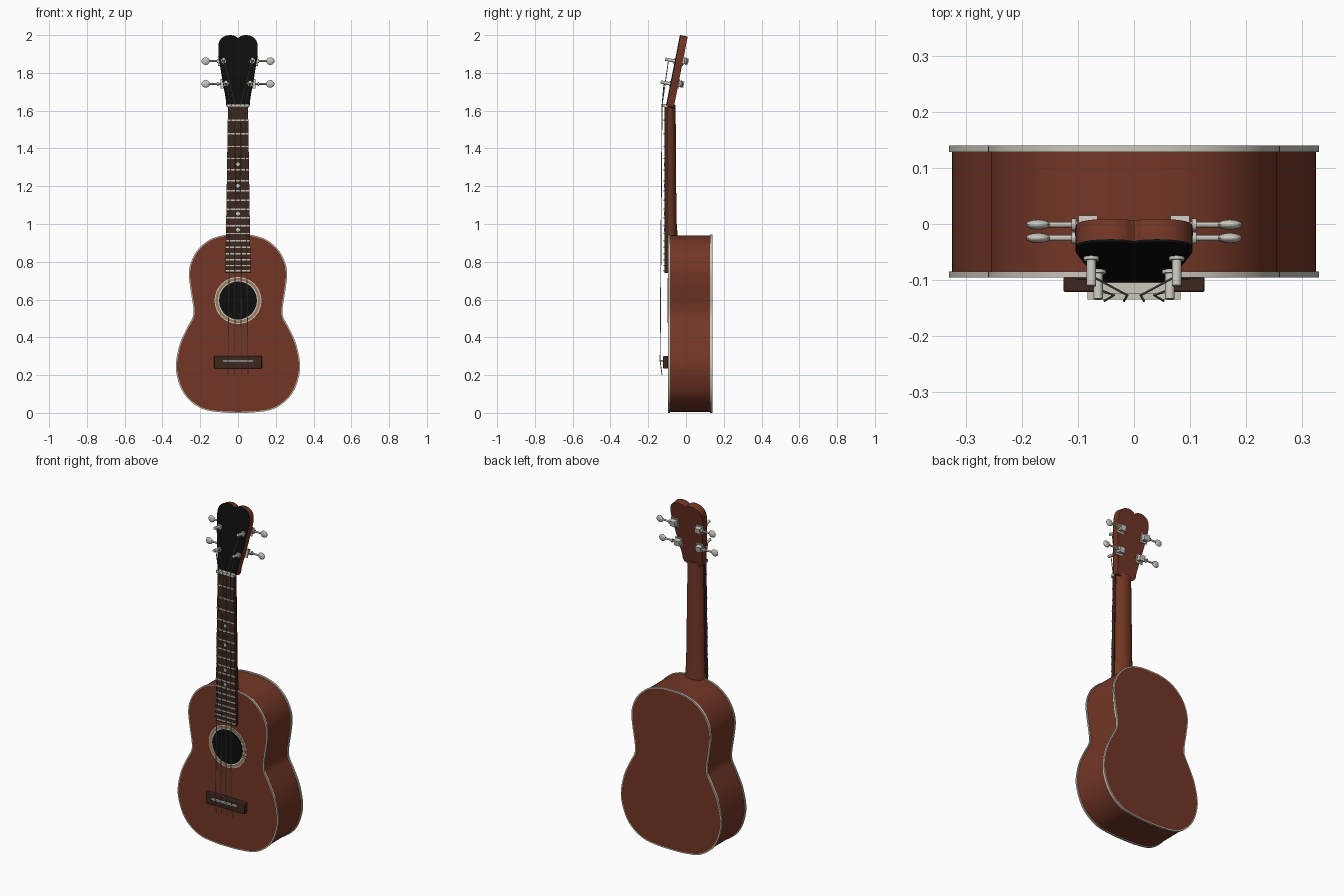
import bpy, bmesh, math
from mathutils import Vector, Matrix

cube = bpy.data.objects.get("Cube")
if cube:
    bpy.data.objects.remove(cube, do_unlink=True)


def material(name, r, g, b):
    m = bpy.data.materials.new(name)
    m.use_nodes = True
    m.diffuse_color = (r, g, b, 1)
    m.node_tree.nodes["Principled BSDF"].inputs["Base Color"].default_value = (r, g, b, 1)
    return m


WOOD = material("mahogany", 0.17, 0.037, 0.019)
DARK = material("rosewood", 0.048, 0.02, 0.013)
BLACK = material("black", 0.004, 0.004, 0.004)
CREAM = material("cream", 0.6, 0.57, 0.5)
METAL = material("tuner_metal", 0.58, 0.56, 0.51)
STEEL = material("string_grey", 0.35, 0.34, 0.32)
TAN = material("rosette_tan", 0.33, 0.2, 0.11)
parts = []


def finish(name, bm, mats, matrix=Matrix()):
    bmesh.ops.recalc_face_normals(bm, faces=bm.faces)
    mesh = bpy.data.meshes.new(name)
    bm.to_mesh(mesh)
    bm.free()
    mesh.transform(matrix)
    for m in mats:
        mesh.materials.append(m)
    ob = bpy.data.objects.new(name, mesh)
    bpy.context.collection.objects.link(ob)
    parts.append(ob)
    return ob


def loft(name, rings, mats, bands=None, caps=(0, 0), matrix=Matrix()):
    """Skin closed rings of points; bands and caps pick material slots."""
    bm = bmesh.new()
    loops = [[bm.verts.new(p) for p in ring] for ring in rings]
    for k, (a, b) in enumerate(zip(loops, loops[1:])):
        for i in range(len(a)):
            j = (i + 1) % len(a)
            bm.faces.new((a[i], a[j], b[j], b[i])).material_index = bands[k] if bands else 0
    for loop, slot in ((loops[0], caps[0]), (loops[-1], caps[1])):
        bm.faces.new(loop).material_index = slot
    return finish(name, bm, mats, matrix)


def box(name, center, size, mat, matrix=Matrix()):
    bm = bmesh.new()
    bmesh.ops.create_cube(bm, size=1)
    place = Matrix.Translation(center) @ Matrix.Diagonal((*size, 1))
    return finish(name, bm, [mat], matrix @ place)


def rod(name, p, q, r, mat, sides=12):
    p, q = Vector(p), Vector(q)
    bm = bmesh.new()
    bmesh.ops.create_cone(bm, cap_ends=True, segments=sides, radius1=r, radius2=r, depth=(q - p).length)
    turn = (q - p).to_track_quat('Z', 'Y').to_matrix().to_4x4()
    return finish(name, bm, [mat], Matrix.Translation((p + q) / 2) @ turn)


def outline(half, steps):
    """Mirror half a profile in x and smooth it into a closed curve."""
    pts = [Vector(p) for p in half]
    pts += [Vector((-p.x, p.y)) for p in reversed(pts[1:-1])]
    n, out = len(pts), []
    for i in range(n):
        a, b, c, d = (pts[(i + k) % n] for k in (-1, 0, 1, 2))
        for s in range(steps):
            t = s / steps
            out.append(0.5 * (2 * b + (c - a) * t + (2 * a - 5 * b + 4 * c - d) * t * t
                              + (3 * b - a - 3 * c + d) * t ** 3))
    return out


def ring(shape, offset, y):
    """Place an outline in the xz plane, grown outward by offset."""
    out = []
    for i, p in enumerate(shape):
        t = (shape[(i + 1) % len(shape)] - shape[i - 1]).normalized()
        out.append((p.x - t.y * offset, y, p.y + t.x * offset))
    return out


# Body with bound edges
body = outline([(0, .945), (.075, .941), (.15, .917), (.212, .865), (.248, .80), (.26, .735),
                (.251, .65), (.237, .56), (.239, .51), (.267, .455), (.306, .37), (.328, .27),
                (.324, .20), (.297, .12), (.25, .06), (.18, .018), (.09, .003), (0, 0)], 5)
steps = [(-.006, -.095), (0, -.095), (0, -.085), (-.005, -.085),
         (-.005, .128), (0, .128), (0, .14), (-.006, .14)]
loft("body", [ring(body, o, y) for o, y in steps], [WOOD, CREAM], (1, 1, 1, 0, 1, 1, 1))

# Sound hole and rosette
for name, r, y, mat in (("rosette_outer", .124, -.0965, CREAM), ("rosette_middle", .119, -.0972, TAN),
                        ("rosette_inner", .106, -.098, CREAM), ("sound_hole", .1, -.0988, BLACK)):
    rod(name, (0, -.094, .595), (0, y, .595), r, mat, 48)

# Neck with rounded back and a small heel
rings = []
for z, w, depth in ((.93, .064, .06), (.96, .063, .059), (1.0, .06, .056), (1.08, .058, .054), (1.63, .05, .05)):
    arc = [math.pi * i / 14 for i in range(15)]
    rings.append([(w * math.cos(a), -.105 + depth * math.sin(a) ** .8 if 0 < a < 3.14 else -.105, z)
                  for a in arc])
loft("neck", rings, [WOOD])

# Fretboard, frets and position dots
NUT, SADDLE, FRONT = 1.625, .275, -.115


def board_width(z):
    return .067 - (z - .74) * .014 / .89


def fret_z(n):
    return SADDLE + (NUT - SADDLE) * 2 ** (-n / 12)


loft("fretboard", [[(-board_width(z), FRONT, z), (board_width(z), FRONT, z),
                    (board_width(z), -.093, z), (-board_width(z), -.093, z)] for z in (.74, NUT)], [DARK])
for n in range(1, 19):
    z = fret_z(n)
    box("fret", (0, FRONT - .001, z), (2 * board_width(z), .006, .007), METAL)
for n in (5, 7, 10, 12):
    z = (fret_z(n) + fret_z(n - 1)) / 2
    rod("position_dot", (0, FRONT + .002, z), (0, FRONT - .002, z), .01, CREAM, 16)
box("nut", (0, -.112, NUT + .003), (.116, .026, .016), CREAM)

# Bridge and saddle
bridge = box("bridge", (0, -.108, .268), (.252, .027, .066), DARK)
bevel = bridge.modifiers.new("soft_edges", 'BEVEL')
bevel.width = .004
bevel.segments = 2
box("saddle", (0, -.126, SADDLE), (.165, .017, .009), CREAM)

# Headstock, built flat and tilted back; black front veneer
tilt = math.atan2(.075, .38)
HEAD = Matrix.Translation((0, -.105, 1.62)) @ Matrix.Rotation(-tilt, 4, 'X')
head = outline([(0, .372), (.016, .382), (.045, .387), (.08, .376), (.101, .347), (.104, .30),
                (.095, .23), (.079, .13), (.066, .06), (.056, .005), (0, 0)], 4)
loft("headstock", [ring(head, 0, y) for y in (-.002, .003, .04)], [WOOD, BLACK], (1, 0), (1, 0), HEAD)

# Tuners on both sides
posts = {}
for side in (-1, 1):
    for row, x, v in (("lower", .064, .124), ("upper", .076, .247)):
        name = f"{row}_{'left' if side > 0 else 'right'}_"

        def at(u, n, up=0):
            return HEAD @ Vector((side * u, n, v + up))

        rod(name + "post", at(x, -.054), at(x, .05), .0085, METAL)
        rod(name + "bushing", at(x, -.008), at(x, 0), .014, METAL)
        posts[row, side] = at(x, -.036)
        box(name + "gear_plate", (side * (x + .006), .042, v + .008), (.046, .005, .05), METAL, HEAD)
        box(name + "gear_box", (side * (x + .006), .056, v + .01), (.034, .026, .032), METAL, HEAD)
        rod(name + "shaft", at(x, .055, .011), at(.16, .055, .011), .005, METAL)
        rod(name + "collar", at(.103, .055, .011), at(.111, .055, .011), .011, METAL)
        bm = bmesh.new()
        bmesh.ops.create_uvsphere(bm, u_segments=16, v_segments=10, radius=1)
        finish(name + "button", bm, [METAL],
               Matrix.Translation(at(.171, .055, .011)) @ Matrix.Diagonal((.022, .009, .02, 1)))

# Strings run from below the bridge, over saddle and nut, to the posts
for i in range(4):
    k = i - 1.5
    side = 1 if k > 0 else -1
    row = "lower" if abs(k) > 1 else "upper"
    path = [(k * .035, -.127, .2), (k * .035, -.137, SADDLE), (k * .024, -.127, NUT), posts[row, side]]
    for p, q in zip(path, path[1:]):
        rod("string", p, q, .0022, STEEL, 6)

# Smooth the curved surfaces, keep edges sharp
for ob in bpy.context.selected_objects:
    ob.select_set(False)
for ob in parts:
    ob.select_set(True)
bpy.context.view_layer.objects.active = parts[0]
bpy.ops.object.shade_smooth_by_angle(angle=math.radians(35))
